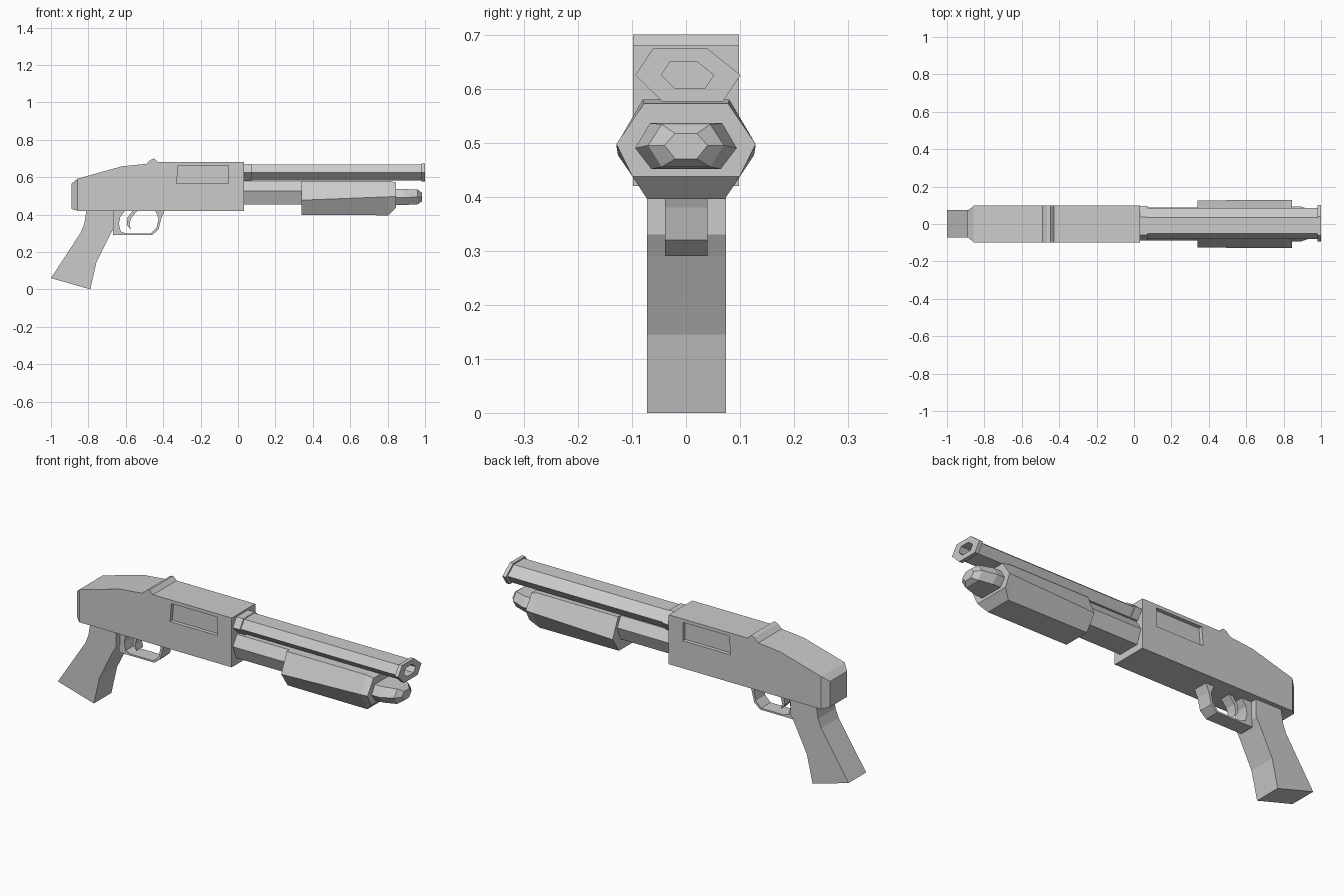
import bpy, bmesh

if "Cube" in bpy.data.objects:
    bpy.data.objects.remove(bpy.data.objects["Cube"])


def finish(name, bm):
    bmesh.ops.recalc_face_normals(bm, faces=bm.faces)
    me = bpy.data.meshes.new(name)
    bm.to_mesh(me)
    bm.free()
    ob = bpy.data.objects.new(name, me)
    bpy.context.collection.objects.link(ob)
    return ob


def loft(name, sections):
    """Skin rings of (y, z) points placed along x, with capped ends."""
    bm = bmesh.new()
    rings = [[bm.verts.new((x, y, z)) for y, z in pts] for x, pts in sections]
    n = len(rings[0])
    for a, b in zip(rings, rings[1:]):
        for i in range(n):
            j = (i + 1) % n
            bm.faces.new((a[i], a[j], b[j], b[i]))
    bm.faces.new(rings[0])
    bm.faces.new(rings[-1])
    return finish(name, bm)


def plate(name, profile, y0, y1):
    """Extrude an (x, z) profile from y0 to y1."""
    bm = bmesh.new()
    face = bm.faces.new([bm.verts.new((x, y0, z)) for x, z in profile])
    ext = bmesh.ops.extrude_face_region(bm, geom=[face])
    verts = [v for v in ext["geom"] if isinstance(v, bmesh.types.BMVert)]
    bmesh.ops.translate(bm, verts=verts, vec=(0, y1 - y0, 0))
    bmesh.ops.triangulate(bm, faces=[f for f in bm.faces if len(f.verts) > 4])
    return finish(name, bm)


def rect(lo, hi, w):
    return [(-w, lo), (w, lo), (w, hi), (-w, hi)]


def hexagon(top, mid, low):
    """Symmetric hexagon from three (half width, z) pairs."""
    half = [top, mid, low]
    return half + [(-y, z) for y, z in reversed(half)]


# Receiver with tapered rear and sight bump
body = [(-.89, .43, .565, .07), (-.857, .42, .592, .098), (-.62, .42, .658, .098),
        (-.49, .42, .671, .098), (-.465, .42, .694, .098), (-.447, .42, .70, .098),
        (-.427, .42, .68, .098), (.032, .42, .68, .098)]
receiver = loft("receiver", [(x, rect(lo, hi, w)) for x, lo, hi, w in body])

# Recessed ports on both sides
port = [(-.328, .565), (-.05, .565), (-.05, .662), (-.32, .662)]
for side in (-1, 1):
    cutter = plate("port_cutter", port, side * .078, side * .15)
    cutter.hide_render = True
    mod = receiver.modifiers.new("port", 'BOOLEAN')
    mod.operation, mod.solver, mod.object = 'DIFFERENCE', 'EXACT', cutter
    bpy.context.view_layer.objects.active = receiver
    bpy.ops.object.modifier_apply(modifier=mod.name)
    bpy.data.objects.remove(cutter)

# Barrel: skewed hexagon with breech ring, muzzle ring and bore
BORE = [(-.094, 0), (-.062, .048), (.037, .048), (.097, 0), (.065, -.048), (-.045, -.048)]


def barrel_ring(s):
    return [(.002 + y * s, .625 + z * s) for y, z in BORE]


loft("barrel", [(x, barrel_ring(s)) for x, s in
                [(.03, .96), (.072, .96), (.072, .87), (.98, .87), (.98, 1.02),
                 (1.0, 1.02), (1.0, .51), (.8, .51)]])

# Magazine tube and its tapered cap
loft("magazine_tube", [(x, hexagon((.055, .578), (.088, .525), (.06, .455)))
                       for x in (.03, .36)])
loft("magazine_cap", [
    (.83, hexagon((.067, .536), (.094, .49), (.064, .451))),
    (.89, hexagon((.067, .536), (.094, .49), (.064, .451))),
    (.96, hexagon((.045, .534), (.07, .495), (.045, .455))),
    (.983, hexagon((.02, .517), (.04, .495), (.02, .47)))])

# Sliding fore grip
loft("pump_grip", [
    (.34, hexagon((.08, .58), (.126, .477), (.072, .398))),
    (.805, hexagon((.08, .58), (.129, .495), (.072, .396))),
    (.845, hexagon((.078, .572), (.129, .497), (.099, .437)))])

# Pistol grip
plate("pistol_grip", [(-.81, .425), (-.822, .35), (-.84, .305), (-1.0, .06), (-.79, 0),
                      (-.757, .145), (-.72, .22), (-.685, .29), (-.662, .33),
                      (-.662, .425)], -.072, .074)

# Trigger guard: outer outline, then inner opening in reverse
outer = [(-.667, .425), (-.667, .29), (-.46, .29), (-.425, .32), (-.41, .38), (-.39, .425)]
inner = [(-.445, .425), (-.424, .38), (-.435, .33), (-.465, .299), (-.60, .299),
         (-.627, .31), (-.637, .35), (-.63, .385), (-.60, .425)]
plate("trigger_guard", outer + inner, -.039, .04)

# Curved trigger
plate("trigger", [(-.56, .425), (-.59, .385), (-.595, .345), (-.572, .318), (-.58, .35),
                  (-.572, .38), (-.535, .425)], -.028, .028)
